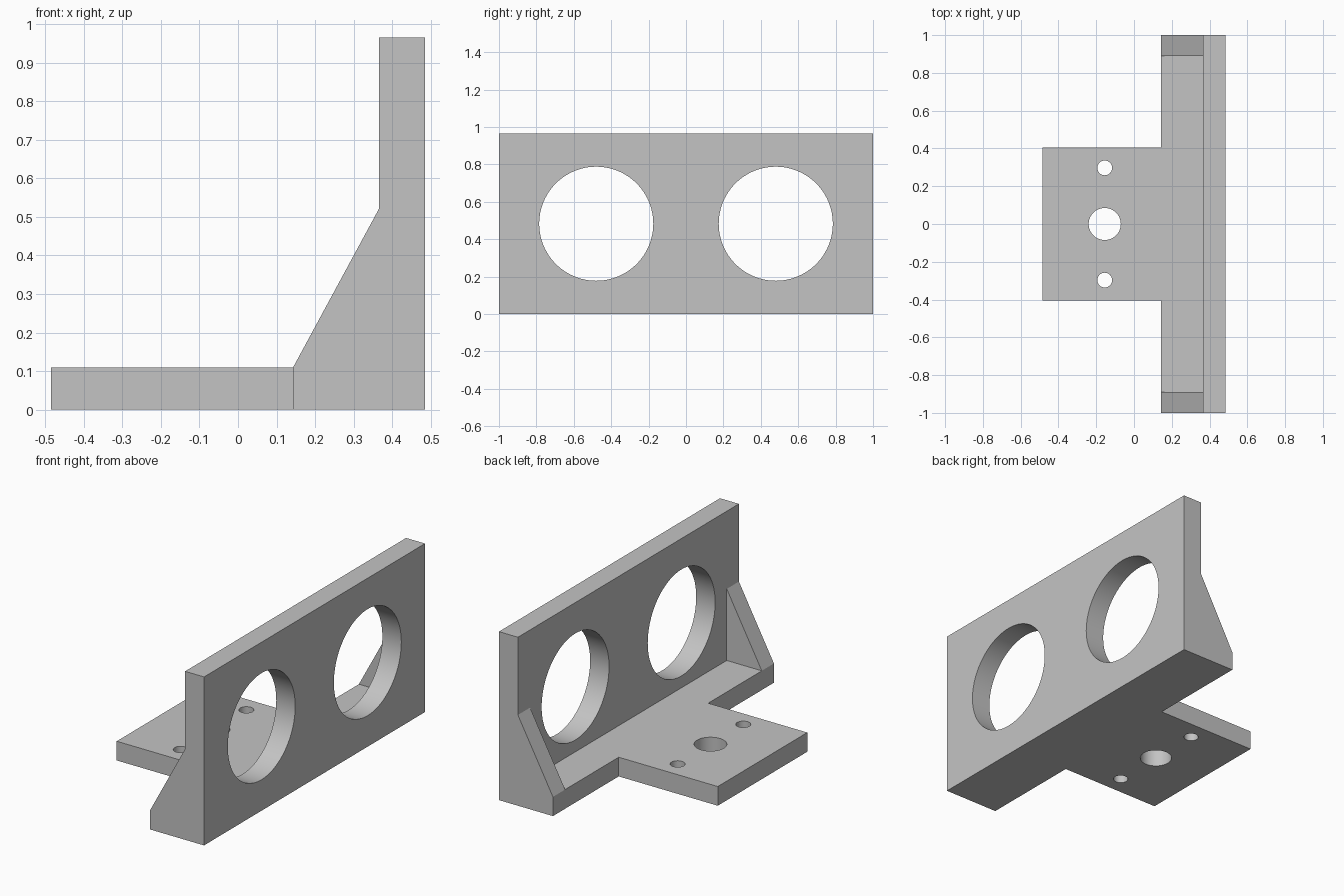
import bpy
import bmesh
import math
from mathutils import Matrix, Vector

cube = bpy.data.objects.get("Cube")
if cube:
    bpy.data.objects.remove(cube, do_unlink=True)

# Single plain grey
grey = bpy.data.materials.new("plain_grey")
grey.use_nodes = True
colour = (0.55, 0.55, 0.55, 1)
grey.diffuse_color = colour
grey.node_tree.nodes["Principled BSDF"].inputs["Base Color"].default_value = colour

# Main dimensions
BACK, FRONT, STEP, WALL = 0.485, -0.485, 0.143, 0.365
HEIGHT, BASE, RIB_TOP, RIB = 0.965, 0.11, 0.52, 0.11


def add_object(name, bm):
    bmesh.ops.recalc_face_normals(bm, faces=bm.faces)
    mesh = bpy.data.meshes.new(name)
    bm.to_mesh(mesh)
    bm.free()
    mesh.materials.append(grey)
    obj = bpy.data.objects.new(name, mesh)
    bpy.context.collection.objects.link(obj)
    return obj


def prism(name, outline, direction):
    """Extrude a closed outline along a direction."""
    bm = bmesh.new()
    face = bm.faces.new([bm.verts.new(p) for p in outline])
    new = bmesh.ops.extrude_face_region(bm, geom=[face])["geom"]
    verts = [v for v in new if isinstance(v, bmesh.types.BMVert)]
    bmesh.ops.translate(bm, verts=verts, vec=Vector(direction))
    return add_object(name, bm)


def drill(name, centre, radius, axis, segments):
    bm = bmesh.new()
    turn = Matrix.Rotation(math.pi / 2, 4, "Y") if axis == "X" else Matrix()
    bmesh.ops.create_cone(bm, cap_ends=True, segments=segments, radius1=radius,
                          radius2=radius, depth=0.4,
                          matrix=Matrix.Translation(centre) @ turn)
    cutter = add_object(name, bm)
    cutter.hide_render = True
    return cutter


def combine(target, tool, operation):
    mod = target.modifiers.new(tool.name, "BOOLEAN")
    mod.operation = operation
    mod.solver = "EXACT"
    mod.object = tool
    bpy.context.view_layer.objects.active = target
    bpy.ops.object.modifier_apply(modifier=mod.name)
    bpy.data.objects.remove(tool, do_unlink=True)


# L-shaped body: upright wall with a full-width foot
body = [(BACK, 0), (BACK, HEIGHT), (WALL, HEIGHT), (WALL, BASE), (STEP, BASE), (STEP, 0)]
bracket = prism("mounting_bracket", [(x, -1, z) for x, z in body], (0, 2, 0))

# Tongue plate, sunk slightly into the foot
tongue = [(FRONT, -0.405), (STEP + 0.1, -0.405), (STEP + 0.1, 0.405), (FRONT, 0.405)]
combine(bracket, prism("tongue", [(x, y, 0) for x, y in tongue], (0, 0, BASE)), "UNION")

# Sloped ribs at both ends
rib = [(STEP, BASE), (WALL, RIB_TOP), (BACK - 0.05, RIB_TOP), (BACK - 0.05, 0.05), (STEP, 0.05)]
for side, y in (("right", -1), ("left", 1 - RIB)):
    combine(bracket, prism(side + "_rib", [(x, y, z) for x, z in rib], (0, RIB, 0)), "UNION")

# Large wall openings, screw holes and centre hole
for y in (-0.48, 0.48):
    combine(bracket, drill("wall_hole", (0.425, y, 0.483), 0.305, "X", 96), "DIFFERENCE")
for y, radius in ((-0.297, 0.039), (0, 0.085), (0.297, 0.039)):
    combine(bracket, drill("tongue_hole", (-0.155, y, 0.05), radius, "Z", 48), "DIFFERENCE")

# Smooth hole walls, sharp edges elsewhere
for obj in bpy.context.selected_objects:
    obj.select_set(False)
bracket.select_set(True)
bpy.context.view_layer.objects.active = bracket
bpy.ops.object.shade_smooth_by_angle(angle=math.radians(25))
